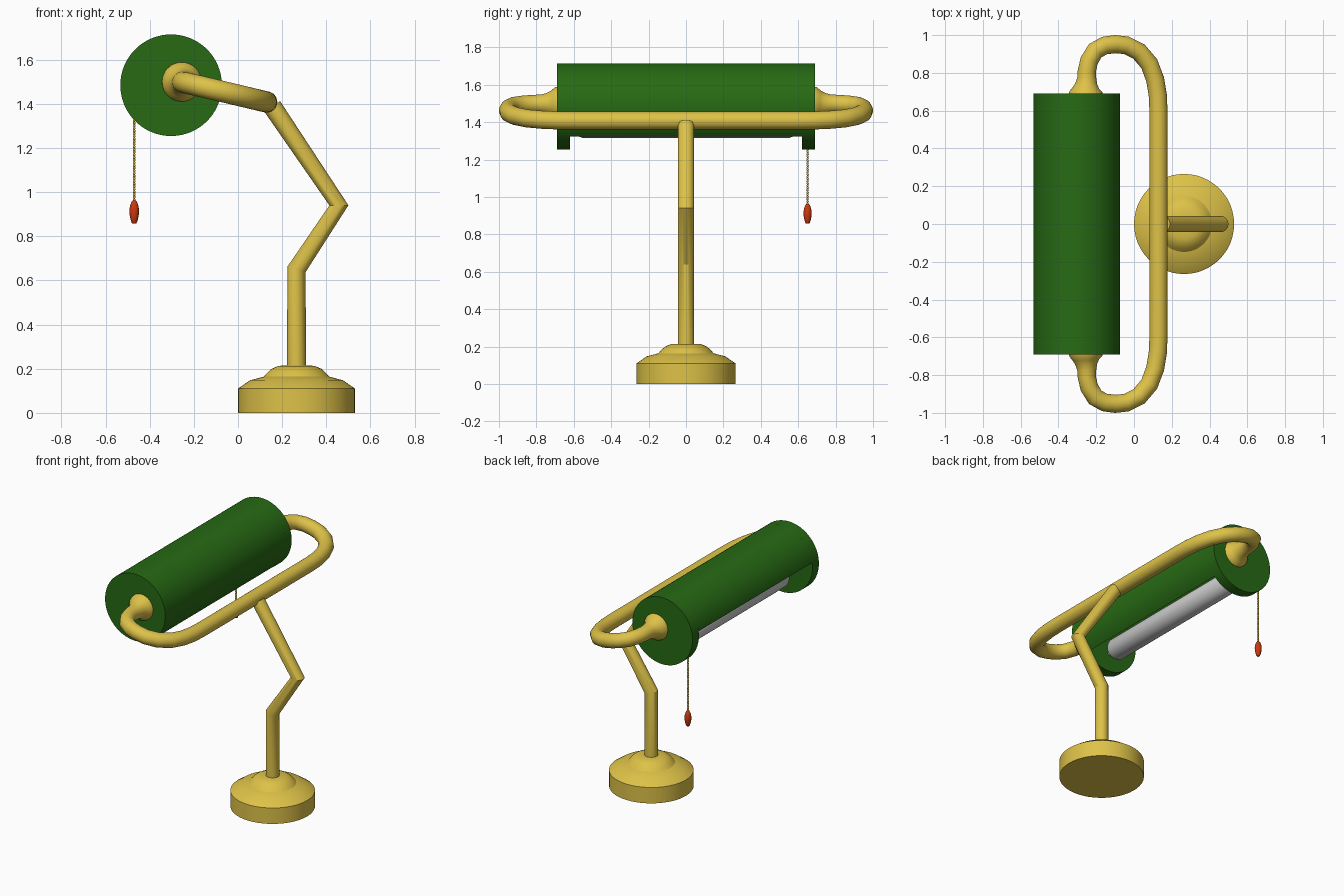
import bpy, bmesh
from math import sin, cos, radians, pi
from mathutils import Vector

if "Cube" in bpy.data.objects:
    bpy.data.objects.remove(bpy.data.objects["Cube"])


def material(name, rgb):
    m = bpy.data.materials.new(name)
    m.diffuse_color = (*rgb, 1)
    m.use_nodes = True
    m.node_tree.nodes["Principled BSDF"].inputs["Base Color"].default_value = m.diffuse_color
    return m


BRASS = material("brass", (0.73, 0.54, 0.065))
GREEN = material("green_enamel", (0.02, 0.143, 0.007))
RED = material("red", (0.6, 0.04, 0.006))


def finish(name, bm, mat, angle=35):
    bmesh.ops.recalc_face_normals(bm, faces=bm.faces)
    me = bpy.data.meshes.new(name)
    bm.to_mesh(me)
    bm.free()
    ob = bpy.data.objects.new(name, me)
    bpy.context.collection.objects.link(ob)
    if mat:
        me.materials.append(mat)
    bpy.ops.object.select_all(action='DESELECT')
    ob.select_set(True)
    bpy.context.view_layer.objects.active = ob
    bpy.ops.object.shade_smooth_by_angle(angle=radians(angle))
    return ob


def loft(name, rings, mat, angle=35):
    """Skin closed rings of points and cap both ends."""
    bm = bmesh.new()
    vs = [[bm.verts.new(p) for p in r] for r in rings]
    n = len(vs[0])
    for a, b in zip(vs, vs[1:]):
        for i in range(n):
            j = (i + 1) % n
            bm.faces.new((a[i], a[j], b[j], b[i]))
    bm.faces.new(vs[0])
    bm.faces.new(vs[-1])
    return finish(name, bm, mat, angle)


def tube(name, path, radii, ref, mat, sides=32, angle=35):
    """Sweep a circle along a planar path; ref is the plane normal."""
    pts = [Vector(p) for p in path]
    ref = Vector(ref).normalized()
    rings = []
    for i, p in enumerate(pts):
        t = Vector()
        if i > 0:
            t += (p - pts[i - 1]).normalized()
        if i < len(pts) - 1:
            t += (pts[i + 1] - p).normalized()
        side = t.normalized().cross(ref)
        rings.append([p + radii[i] * (cos(2 * pi * k / sides) * side + sin(2 * pi * k / sides) * ref)
                      for k in range(sides)])
    return loft(name, rings, mat, angle)


# Turned base
prof = [(0.265, 0), (0.265, 0.11), (0.21, 0.148), (0.148, 0.164), (0.132, 0.182),
        (0.112, 0.2), (0.082, 0.213), (0.04, 0.215)]
tube("base", [(0.265, 0, z) for r, z in prof], [r for r, z in prof], (0, 1, 0), BRASS, 48, 25)

# Bent stem
tube("stem", [(0.265, 0, 0.2), (0.265, 0, 0.65), (0.457, 0, 0.94), (0.155, 0, 1.388)],
     [0.043] * 4, (0, 1, 0), BRASS, 32, 30)

# Tilted support loop with flared ends
half = [(-0.255, 0.685, 0.09), (-0.255, 0.70, 0.087), (-0.254, 0.72, 0.07), (-0.252, 0.745, 0.057),
        (-0.25, 0.775, 0.05), (-0.25, 0.81, 0.048), (-0.237, 0.865, 0.048), (-0.205, 0.918, 0.048),
        (-0.155, 0.945, 0.048), (-0.1, 0.952, 0.048), (-0.04, 0.946, 0.048), (0.027, 0.912, 0.048),
        (0.081, 0.848, 0.048), (0.112, 0.765, 0.048), (0.126, 0.68, 0.048), (0.13, 0.59, 0.048)]
full = half + [(x, -y, r) for x, y, r in reversed(half)]
tube("support_loop", [(x, y, 1.498 - 0.237 * (x + 0.25)) for x, y, r in full],
     [r for x, y, r in full], (0.237, 0, 1), BRASS, 32, 45)

# Shade: open shell and two full end discs
CX, CZ, R = -0.303, 1.484, 0.23


def arc(r, y, a0, a1, n=48):
    return [(CX + r * cos(radians(a0 + (a1 - a0) * i / n)), y,
             CZ + r * sin(radians(a0 + (a1 - a0) * i / n))) for i in range(n + 1)]


loft("shade_shell", [arc(R, y, -44, 172) + arc(R - 0.02, y, 172, -44) for y in (-0.62, 0.62)], GREEN)
for label, s in (("front", -1), ("back", 1)):
    tube("shade_end_" + label, [(CX, s * 0.62, CZ), (CX, s * 0.69, CZ)], [R, R], (0, 0, 1), GREEN, 80)

# Tube bulb with rounded ends and end pins
bulb = [(-0.63, 0.02), (-0.588, 0.02), (-0.585, 0.045), (-0.575, 0.062), (-0.555, 0.071)]
bulb += [(-y, r) for y, r in reversed(bulb)]
tube("bulb", [(-0.326, y, 1.387) for y, r in bulb], [r for y, r in bulb], (0, 0, 1), None)

# Pull chain of beads on a thin cord
PX, PY = -0.47, 0.65
bm = bmesh.new()
for i in range(32):
    ret = bmesh.ops.create_icosphere(bm, subdivisions=2, radius=0.0065)
    bmesh.ops.translate(bm, verts=ret["verts"], vec=(PX, PY, 0.965 + i * 0.012))
finish("pull_chain", bm, BRASS)
tube("chain_cord", [(PX, PY, 0.95), (PX, PY, 1.34)], [0.003, 0.003], (0, 1, 0), BRASS, 8)

# Pull knob
knob = [(0.857, 0.008), (0.862, 0.012), (0.878, 0.017), (0.898, 0.021), (0.918, 0.022),
        (0.938, 0.019), (0.955, 0.013), (0.965, 0.005)]
tube("pull_knob", [(PX, PY, z) for z, r in knob], [r for z, r in knob], (0, 1, 0), RED, 20, 60)
